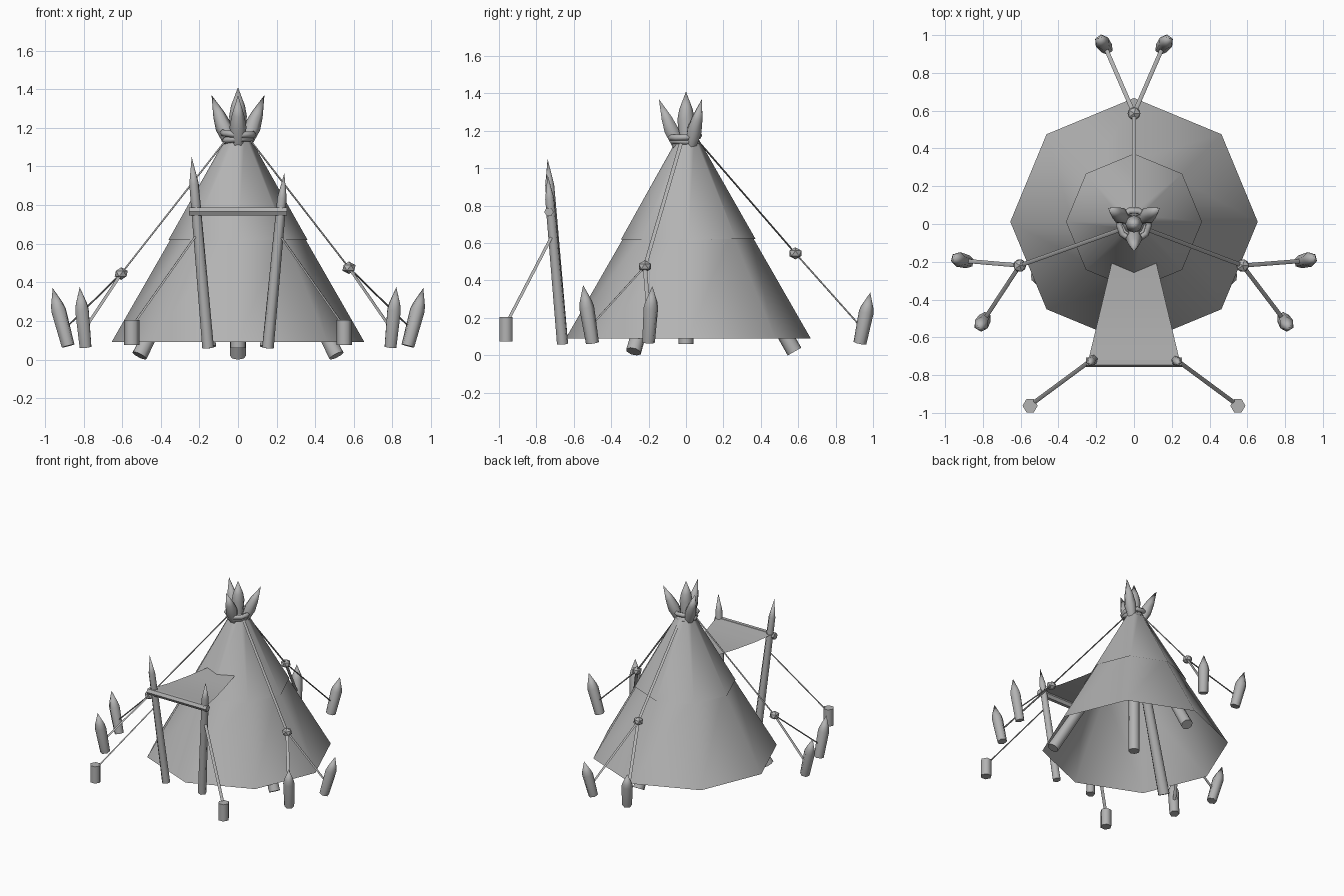
import bpy, bmesh, math
from mathutils import Vector

if "Cube" in bpy.data.objects:
    bpy.data.objects.remove(bpy.data.objects["Cube"])

GREY = bpy.data.materials.new("dark_grey")
GREY.diffuse_color = (0.45, 0.45, 0.45, 1)
GREY.use_nodes = True
GREY.node_tree.nodes["Principled BSDF"].inputs["Base Color"].default_value = GREY.diffuse_color


def finish(name, bm, smooth=None):
    me = bpy.data.meshes.new(name)
    bm.to_mesh(me)
    bm.free()
    me.materials.append(GREY)
    ob = bpy.data.objects.new(name, me)
    bpy.context.collection.objects.link(ob)
    if smooth:
        for p in me.polygons:
            p.use_smooth = True
        me.set_sharp_from_angle(angle=math.radians(smooth))
    return ob


def lathe(name, p0, p1, profile, sides, caps=True, smooth=None, flat=1.0):
    """Turned shape along p0-p1; profile is (fraction along axis, radius)."""
    p0, p1 = Vector(p0), Vector(p1)
    q = (p1 - p0).to_track_quat('Z', 'Y')
    bm = bmesh.new()
    rings = []
    for t, r in profile:
        c = p0.lerp(p1, t)
        if r == 0:
            rings.append([bm.verts.new(c)])
            continue
        rings.append([bm.verts.new(c + q @ Vector((r * math.cos(a), flat * r * math.sin(a), 0)))
                      for a in (2 * math.pi * i / sides for i in range(sides))])
    for a, b in zip(rings, rings[1:]):
        for i in range(sides):
            j = (i + 1) % sides
            if len(b) == 1:
                bm.faces.new((a[i], a[j], b[0]))
            else:
                bm.faces.new((a[i], a[j], b[j], b[i]))
    if caps:
        bm.faces.new(rings[0][::-1])
        if len(rings[-1]) > 1:
            bm.faces.new(rings[-1])
    return finish(name, bm, smooth)


def rope(name, a, b, width=0.022, thick=0.009):
    """Flattened cord, its width kept horizontal."""
    a, b = Vector(a), Vector(b)
    side = (b - a).cross(Vector((0, 0, 1))).normalized()
    up = side.cross(b - a).normalized() * thick / 2
    side *= width / 2
    bm = bmesh.new()
    r0, r1 = [[bm.verts.new(p + o) for o in (side, up, -side, -up)] for p in (a, b)]
    for i in range(4):
        j = (i + 1) % 4
        bm.faces.new((r0[i], r1[i], r1[j], r0[j]))
    bmesh.ops.recalc_face_normals(bm, faces=bm.faces)
    return finish(name, bm, 60)


def knot(name, p):
    bm = bmesh.new()
    bmesh.ops.create_icosphere(bm, subdivisions=1, radius=0.038)
    bmesh.ops.scale(bm, vec=(1, 1, 0.85), verts=bm.verts)
    bmesh.ops.translate(bm, vec=p, verts=bm.verts)
    return finish(name, bm)


def ring(name, z, major, minor, tilt):
    bpy.ops.mesh.primitive_torus_add(location=(0, -0.005, z), rotation=(tilt, tilt, 0),
                                     major_radius=major, minor_radius=minor,
                                     major_segments=10, minor_segments=5)
    bpy.context.object.name = name
    bpy.context.object.data.materials.append(GREY)
    bpy.ops.object.shade_smooth()


# Tent cloth: two overlapping open cones
C = (0, 0.012)
lathe("lower_cloth", (*C, 0.09), (*C, 0.66), [(0, 0.655), (1, 0.328)], 8, False, 80)
lathe("upper_cloth", (*C, 0.62), (0, 0.01, 1.17), [(0, 0.36), (1, 0.05)], 8, False, 80)

# Tripod poles, central pole and the splayed pointed tips
SPIKE = [(0, 0.028), (0.38, 0.044), (0.62, 0.032), (1, 0)]
for n, (base, tip) in enumerate([((0.51, -0.28, 0.02), (-0.137, 0.085, 1.37)),
                                 ((-0.51, -0.28, 0.02), (0.137, 0.085, 1.37)),
                                 ((0, 0.58, 0.02), (0, -0.145, 1.37))]):
    root = (tip[0] * 0.25, tip[1] * 0.25, 1.1)
    lathe(f"tent_pole_{n}", base, root, [(0, 0.042), (1, 0.03)], 8, smooth=70)
    lathe(f"pole_tip_{n}", root, tip, SPIKE, 6, smooth=70)
lathe("centre_pole", (0, 0, 0.06), (0, 0, 1.41),
      [(0, 0.04), (0.8, 0.036), (0.89, 0.046), (0.93, 0.036), (1, 0)], 8, smooth=70)

# Rope binding at the crossing
ring("binding_upper", 1.17, 0.078, 0.018, 0.06)
ring("binding_lower", 1.138, 0.067, 0.018, -0.08)

# Guy ropes with a knot, each splitting to two pointed pegs
PEG = [(0, 0.035), (0.62, 0.04), (0.72, 0.033), (1, 0)]
side_pegs = lambda s: [((s * 0.88, -0.2, 0.07), (s * 0.96, -0.18, 0.37)),
                       ((s * 0.79, -0.5, 0.065), (s * 0.82, -0.55, 0.375))]
rear_pegs = [((s * 0.145, 0.93, 0.065), (s * 0.185, 0.985, 0.335)) for s in (-1, 1)]
guys = {"right": ((0.06, -0.025, 1.14), (0.575, -0.22, 0.475), side_pegs(1)),
        "left": ((-0.06, -0.025, 1.14), (-0.605, -0.22, 0.445), side_pegs(-1)),
        "rear": ((0, 0.07, 1.14), (0, 0.585, 0.545), rear_pegs)}
for side, (top, mid, pegs) in guys.items():
    rope(f"{side}_guy_rope", top, mid)
    knot(f"{side}_knot", mid)
    for i, (b, t) in enumerate(pegs):
        lathe(f"{side}_peg_{i}", b, t, PEG, 6, smooth=70)
        rope(f"{side}_peg_rope_{i}", mid, Vector(b).lerp(Vector(t), 0.28))

# Awning: two posts, front stays on blunt pegs, crossbar and cloth
for s, h, side in ((-1, 1.05, "left"), (1, 0.965, "right")):
    lathe(f"awning_post_{side}", (s * 0.155, -0.66, 0.06), (s * 0.24, -0.74, h),
          [(0, 0.031), (0.76, 0.026), (0.86, 0.025), (1, 0)], 6, smooth=70)
    lathe(f"front_peg_{side}", (s * 0.55, -0.962, 0.075), (s * 0.55, -0.962, 0.205),
          [(0, 0.04), (1, 0.04)], 6, smooth=70)
    rope(f"front_stay_{side}", (s * 0.205, -0.705, 0.66), (s * 0.55, -0.96, 0.17))

lathe("awning_crossbar", (-0.255, -0.733, 0.767), (0.255, -0.733, 0.767),
      [(0, 0.025), (1, 0.025)], 6, smooth=40)

bm = bmesh.new()
rows = [[bm.verts.new((s * w, y, z)) for s in (-1, 1)] for y, z, w in
        ((-0.735, 0.787, 0.245), (-0.56, 0.774, 0.203), (-0.38, 0.775, 0.16), (-0.13, 0.787, 0.10))]
for a, b in zip(rows, rows[1:]):
    bm.faces.new((a[0], a[1], b[1], b[0]))
finish("awning_cloth", bm, 60)
